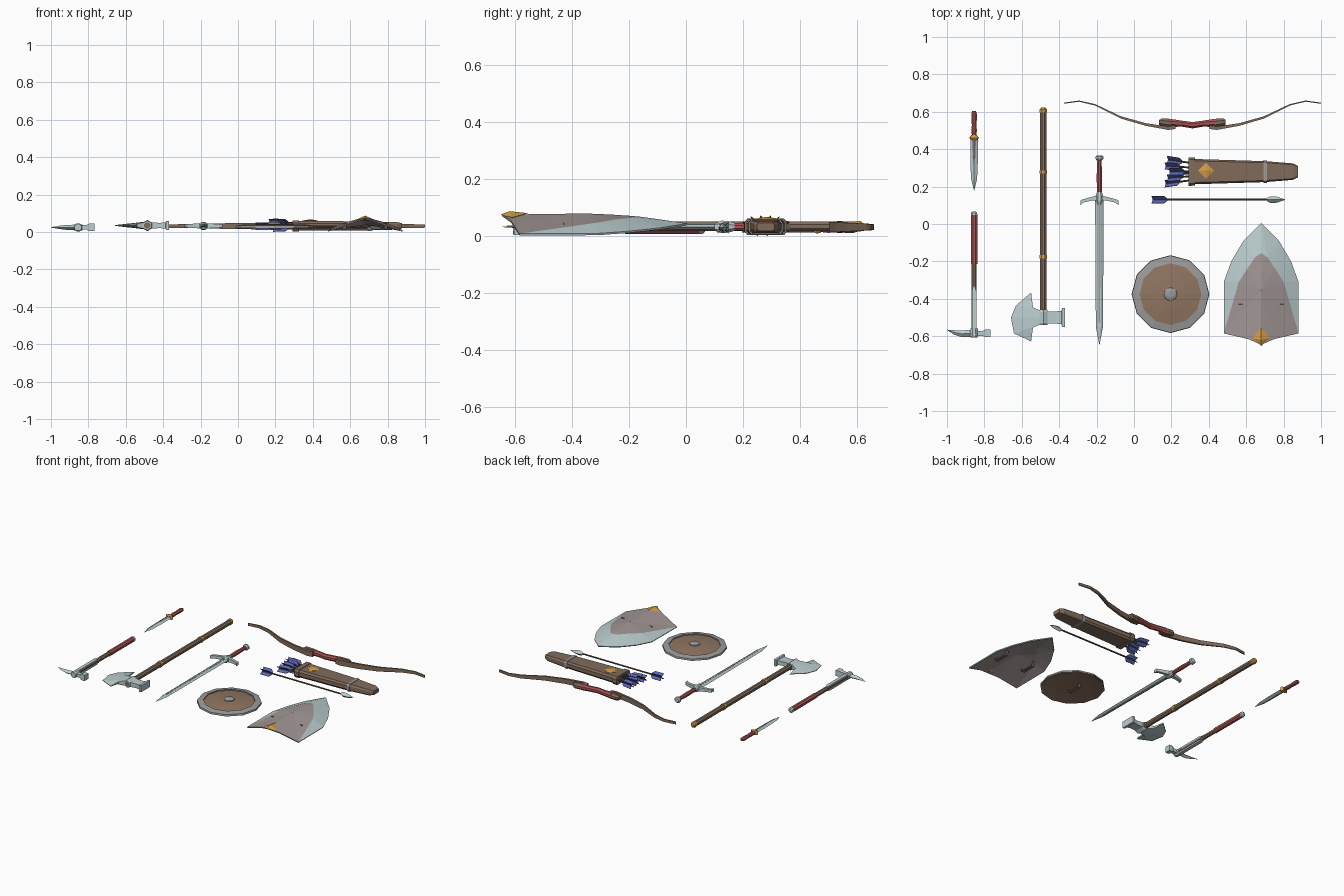
import bpy, bmesh, math
from mathutils import Vector

if "Cube" in bpy.data.objects:
    bpy.data.objects.remove(bpy.data.objects["Cube"])

def mat(name, r, g, b):
    m = bpy.data.materials.new(name)
    m.diffuse_color = (r, g, b, 1)
    m.use_nodes = True
    m.node_tree.nodes["Principled BSDF"].inputs["Base Color"].default_value = m.diffuse_color
    return m

SILVER = mat("pale steel", .50, .61, .62)
GREY = mat("grey iron", .33, .33, .33)
PLATE = mat("warm grey", .36, .31, .30)
WOOD = mat("shield wood", .28, .18, .12)
BROWN = mat("brown wood", .22, .15, .105)
DARK = mat("dark wood", .12, .085, .06)
RED = mat("red leather", .40, .09, .09)
GOLD = mat("gold", .66, .34, .06)
BLUE = mat("blue feather", .10, .13, .45)

def ngon(n, flat=True):
    """Unit polygon; flat=True puts sides (not corners) at the extents."""
    k, p = (1 / math.cos(math.pi / n), math.pi / n) if flat else (1, 0)
    return [(k * math.cos(p + 2 * math.pi * i / n), k * math.sin(p + 2 * math.pi * i / n)) for i in range(n)]

OCT, BOX, DIAMOND, DODEC = ngon(8), ngon(4), ngon(4, False), ngon(12, False)
CHAMFER = [(1, .5), (.85, 1), (-.85, 1), (-1, .5), (-1, -.5), (-.85, -1), (.85, -1), (1, -.5)]
HEXBLADE = [(1, 0), (.4, 1), (-.4, 1), (-1, 0), (-.4, -1), (.4, -1)]

def make(name, verts, faces, mats, idx=None, up=False):
    """Mesh object; closed shapes get outward normals, sheets face up."""
    bm = bmesh.new()
    vs = [bm.verts.new(v) for v in verts]
    for i, f in enumerate(faces):
        face = bm.faces.new([vs[j] for j in f])
        face.material_index = idx[i] if idx else 0
        face.normal_update()
        if up and face.normal.z < 0:
            face.normal_flip()
    bmesh.ops.remove_doubles(bm, verts=bm.verts, dist=1e-5)
    if not up:
        bmesh.ops.recalc_face_normals(bm, faces=bm.faces)
    me = bpy.data.meshes.new(name)
    bm.to_mesh(me)
    bm.free()
    for m in mats:
        me.materials.append(m)
    ob = bpy.data.objects.new(name, me)
    bpy.context.collection.objects.link(ob)
    return ob

def loft(name, m, axis, secs, shape=OCT, ring=False):
    """Skin sections (x, y, z, half width, half height) along an axis."""
    n, verts, faces = len(shape), [], []
    for x, y, z, w, h in secs:
        for a, b in shape:
            off = {'X': (0, a * w, b * h), 'Y': (a * w, 0, b * h), 'Z': (a * w, b * h, 0)}[axis]
            verts.append((x + off[0], y + off[1], z + off[2]))
    for s in range(len(secs) if ring else len(secs) - 1):
        t = (s + 1) % len(secs)
        faces += [(s * n + i, s * n + (i + 1) % n, t * n + (i + 1) % n, t * n + i) for i in range(n)]
    if not ring:
        faces += [tuple(range(n)), tuple(range((len(secs) - 1) * n, len(secs) * n))]
    return make(name, verts, faces, [m])

def along_y(name, m, x, z, secs, shape=OCT):
    return loft(name, m, 'Y', [(x, y, z, w, h) for y, w, h in secs], shape)

# --- dagger ---
X, Z = -.855, .025
along_y("dagger_blade", SILVER, X, Z, [(.18, .001, .001), (.24, .016, .008), (.33, .02, .01), (.455, .02, .01)], DIAMOND)
along_y("dagger_blade_core", GREY, X, Z, [(.26, .001, .008), (.36, .017, .0115), (.455, .018, .0115)], DIAMOND)
along_y("dagger_guard", GOLD, X, Z, [(.448, .015, .01), (.46, .026, .016), (.475, .015, .012)], CHAMFER)
along_y("dagger_grip", RED, X, Z, [(.472, .011, .01), (.50, .015, .013), (.53, .012, .011), (.56, .015, .013), (.59, .015, .013), (.603, .01, .008)])

# --- war pick ---
along_y("pick_shaft", BROWN, X, Z, [(-.58, .014, .014), (-.2, .014, .014)])
along_y("pick_grip", RED, X, Z, [(-.215, .017, .017), (.05, .017, .017)])
along_y("pick_cap", SILVER, X, Z, [(.048, .018, .018), (.06, .016, .016), (.067, .008, .008)])
along_y("pick_langets", SILVER, X, Z, [(-.56, .012, .018), (-.36, .012, .018), (-.335, .005, .015)], BOX)
along_y("pick_socket", SILVER, X, Z, [(-.608, .018, .018), (-.595, .022, .021), (-.56, .02, .02)])
loft("pick_spike", SILVER, 'X', [(-.85, -.585, Z, .02, .015), (-.92, -.587, Z, .018, .013), (-.96, -.58, Z, .012, .008), (-1, -.566, Z, .001, .001)], DIAMOND)
loft("pick_hammer", SILVER, 'X', [(-.85, -.585, Z, .013, .012), (-.81, -.585, Z, .013, .012), (-.795, -.585, Z, .02, .02), (-.768, -.585, Z, .02, .02)], BOX)

# --- battle axe ---
X, Z = -.485, .035
along_y("axe_shaft", BROWN, X, Z, [(-.54, .017, .017), (.6, .017, .017)])
along_y("axe_cap", GOLD, X, Z, [(.595, .019, .019), (.612, .019, .019), (.624, .01, .01)])
for i, y in enumerate((.278, -.175)):
    along_y(f"axe_ring_{i}", GOLD, X, Z, [(y - .009, .02, .02), (y + .009, .02, .02)])
along_y("axe_socket", SILVER, X, Z, [(-.54, .022, .022), (-.53, .026, .026), (-.47, .026, .026), (-.46, .022, .022)], ngon(6))
edge = [(-.55, -.366), (-.631, -.436), (-.658, -.5), (-.642, -.585), (-.55, -.628)]
root = [(-.54, -.446, .008), (-.5, -.463, .018), (-.5, -.5, .02), (-.5, -.537, .018), (-.54, -.553, .008)]
verts = [(x, y, Z + s * .002) for s in (1, -1) for x, y in edge] + [(x, y, Z + s * h) for s in (1, -1) for x, y, h in root]
faces = [(i + k, i + k + 1, i + k + 11, i + k + 10) for k in (0, 5) for i in range(4)]
faces += [(i + k, i + k + 1, i + k + 6, i + k + 5) for k in (0, 10) for i in range(4)]
faces += [(i, i + 5, i + 15, i + 10) for i in (0, 4)]
make("axe_blade", verts, faces, [SILVER])
loft("axe_hammer", SILVER, 'X', [(-.48, -.5, Z, .034, .018), (-.42, -.5, Z, .032, .014), (-.388, -.5, Z, .036, .016), (-.384, -.5, Z, .05, .023), (-.368, -.5, Z, .05, .023)], BOX)

# --- sword ---
X, Z = -.185, .033
along_y("sword_blade", SILVER, X, Z, [(-.645, .001, .001), (-.55, .019, .007), (.14, .023, .009)], HEXBLADE)
along_y("sword_fuller", GREY, X, Z, [(-.53, .004, .008), (.13, .006, .010)], BOX)
along_y("sword_grip", RED, X, Z, [(.15, .012, .012), (.25, .015, .014), (.345, .011, .011)])
along_y("sword_pommel", SILVER, X, Z, [(.34, .014, .014), (.348, .021, .02), (.36, .021, .02), (.366, .014, .014)])
along_y("sword_collar", SILVER, X, Z, [(.105, .012, .016), (.125, .022, .022), (.15, .02, .02), (.17, .014, .014)])
loft("sword_guard", SILVER, 'X', [(X + d, y, Z, w, h) for d, y, w, h in
     ((-.102, .113, .013, .01), (-.085, .124, .009, .01), (-.04, .135, .01, .012), (0, .14, .014, .016), (.04, .135, .01, .012), (.085, .124, .009, .01), (.102, .113, .013, .01))], BOX)

# --- bow, mirrored about its grip ---
X, Z = .3125, .032
limb = [(.09, .518, .01, .018), (.13, .512, .009, .018), (.25, .532, .007, .017), (.383, .57, .006, .015), (.52, .637, .004, .012), (.605, .657, .003, .01), (.686, .646, .003, .009)]
for s, side in ((-1, "left"), (1, "right")):
    loft(f"bow_limb_{side}", BROWN, 'X', [(X + s * d, y, Z, w, h) for d, y, w, h in limb], BOX)
    loft(f"bow_riser_{side}", BROWN, 'X', [(X + s * d, y, Z, w, h) for d, y, w, h in
         ((.11, .533, .02, .018), (.125, .54, .023, .02), (.165, .545, .02, .019), (.178, .543, .013, .013))])
loft("bow_grip", RED, 'X', [(X + d, y, Z, w, h) for d, y, w, h in
     ((-.118, .54, .022, .021), (-.06, .537, .016, .018), (0, .528, .017, .018), (.06, .537, .016, .018), (.118, .54, .022, .021))])

# --- arrows ---
def arrow_tail(name, a, b, length, r):
    """Shaft from a to b, with four crossed feathers at a."""
    a, b = Vector(a), Vector(b)
    loft(name + "_shaft", DARK, 'X', [(*a, .005, .005), (*b, .005, .005)], ngon(6))
    d = (b - a).normalized()
    for k in range(4):
        t = math.pi / 4 + k * math.pi / 2
        o = Vector((0, math.cos(t), math.sin(t)))
        w = Vector((0, -math.sin(t), math.cos(t))) * .0015
        prof = [a, a + o * r - d * .006, a + d * length * .7 + o * r, a + d * length]
        make(f"{name}_feather_{k}", [p + w for p in prof] + [p - w for p in prof],
             [(0, 1, 2, 3), (4, 5, 6, 7)] + [(i, (i + 1) % 4, (i + 1) % 4 + 4, i + 4) for i in range(4)], [BLUE])

arrow_tail("loose_arrow", (.1, .13, .03), (.73, .13, .03), .085, .027)
loft("arrow_head", SILVER, 'X', [(.71, .13, .03, .008, .008), (.73, .13, .03, .018, .018), (.765, .13, .03, .016, .014), (.808, .13, .03, .001, .001)], DIAMOND)

# --- quiver ---
Y, Z = .28, .033
for i, (dy, dz) in enumerate(((-.064, 0), (-.034, .017), (-.012, -.012), (.03, .017), (.064, 0), (0, .02))):
    x = .17 + .012 * (i % 3)
    arrow_tail(f"quiver_arrow_{i}", (x, Y + dy, Z + dz), (.36, Y + dy * .6, Z + dz * .5), .085, .026)
loft("quiver_body", BROWN, 'X', [(.31, Y, Z, .068, .026), (.7, Y, Z, .056, .024), (.85, Y, Z, .044, .02), (.878, Y, Z, .03, .014)], CHAMFER)
loft("quiver_mouth", BROWN, 'X', [(x, Y, Z, w, h) for x, w, h in ((.292, .076, .029), (.325, .075, .029))], CHAMFER)
loft("quiver_band", GREY, 'X', [(.692, Y, Z, .061, .027), (.71, Y, Z, .06, .027)], CHAMFER)
loft("quiver_badge", GOLD, 'Z', [(.385, .285, .055, .043, .043), (.385, .285, .061, .043, .043), (.385, .285, .068, .001, .001)], DIAMOND)

# --- round shield ---
def disc(name, m, prof, ring=False):
    loft(name, m, 'Z', [(.195, -.375, z, r, r) for r, z in prof], DODEC, ring)

disc("round_shield_wood", WOOD, [(.03, .036), (.12, .031), (.2, .02), (.2, .026), (.165, .034), (.09, .043), (.03, .047)])
disc("round_shield_rim", GREY, [(.208, .022), (.206, .034), (.165, .041), (.165, .03)], True)
disc("round_shield_boss", GREY, [(.036, .043), (.034, .052), (.018, .058)])

def strap(name, x, y, z, half, top):
    loft(name, BROWN, 'Y', [(x, y - half, top, .01, .004), (x, y - half * .8, z, .01, .004), (x, y + half * .8, z, .01, .004), (x, y + half, top, .01, .004)], BOX)

strap("round_shield_handle", .18, -.375, .014, .055, .034)

# --- kite shield: steel border, grey field, gold badge ---
outer = [(0, .005, .045), (.095, -.09, .03), (.16, -.2, .018), (.2, -.31, .01), (.2, -.585, .009)]
inner = [(0, -.155, .068), (.035, -.18, .066), (.075, -.24, .06), (.12, -.31, .048), (.2, -.585, .009)]
ridge = [(0, -.155, .068), (0, -.2, .072), (0, -.26, .076), (0, -.35, .08), (0, -.645, .076)]
verts, faces, idx = [], [], []

def patch(pts, m, s):
    pts = [p for i, p in enumerate(pts) if p not in pts[:i]]
    for k in range(1, len(pts) - 1):
        n = len(verts)
        verts.extend((.68 + s * x, y, z) for x, y, z in (pts[0], pts[k], pts[k + 1]))
        faces.append((n, n + 1, n + 2))
        idx.append(m)

for s in (-1, 1):
    for i in range(4):
        patch([outer[i], outer[i + 1], inner[i + 1], inner[i]], 0, s)
        if i < 3:
            patch([inner[i], inner[i + 1], ridge[i + 1], ridge[i]], 1, s)
    patch([ridge[3], inner[3], inner[4], (.07, -.615, .055), ridge[4]], 1, s)
kite = make("kite_shield", verts, faces, [SILVER, PLATE, PLATE], idx, up=True)
sol = kite.modifiers.new("thickness", 'SOLIDIFY')
sol.thickness, sol.offset, sol.material_offset = .007, -1, 1
for i, x in enumerate((.57, .79)):
    strap(f"kite_shield_strap_{i}", x, -.37, .018, .06, .045)
rim = [(.68, -.555, .081), (.633, -.61, .066), (.68, -.652, .076), (.727, -.61, .066)]
make("kite_shield_badge", rim + [(.68, -.62, .088), (.68, -.61, .06)],
     [(i, (i + 1) % 4, k) for k in (4, 5) for i in range(4)], [GOLD])
